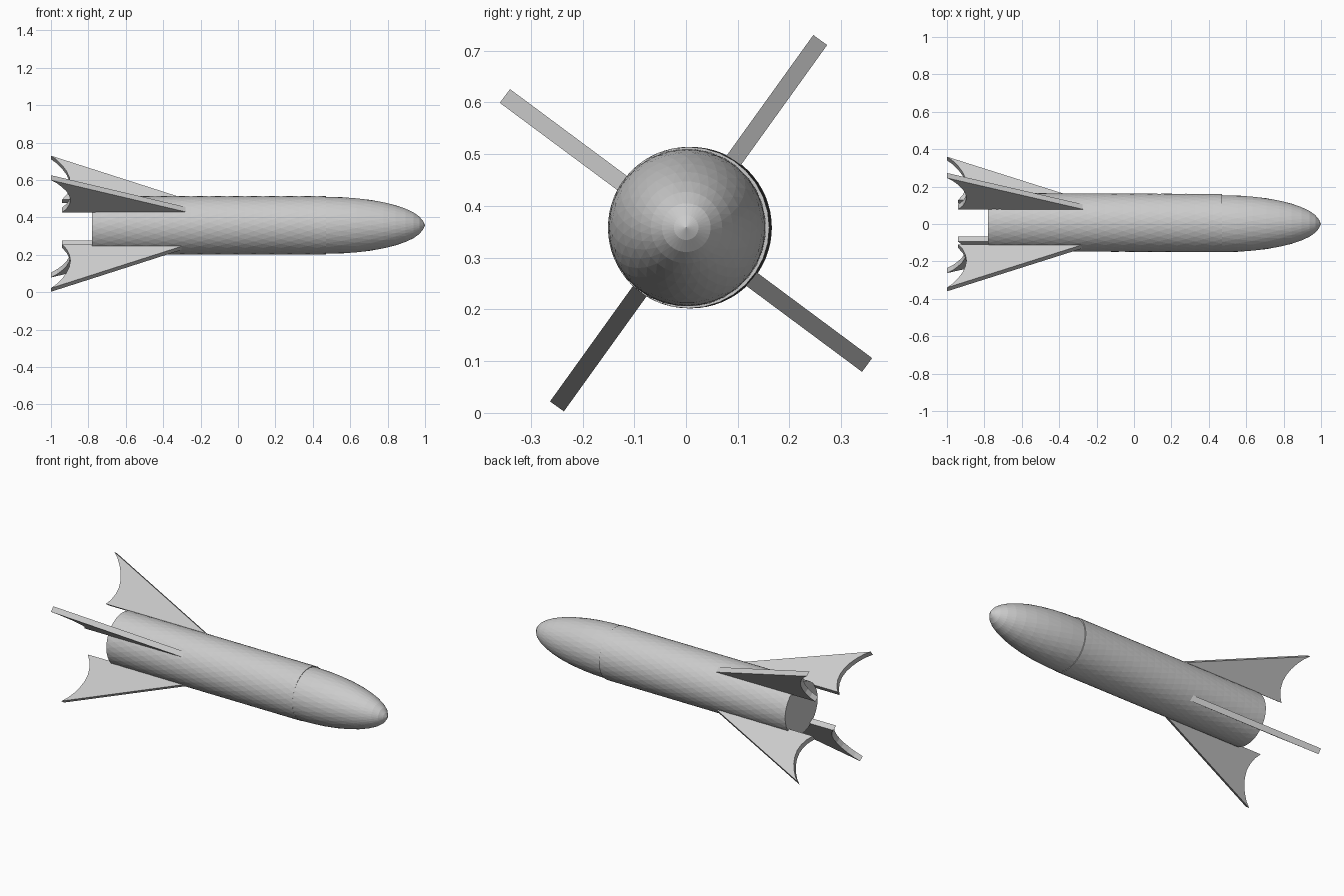
import bpy, bmesh
from math import cos, sin, pi, radians, sqrt
from mathutils import Vector

if "Cube" in bpy.data.objects:
    bpy.data.objects.remove(bpy.data.objects["Cube"])


def add_object(name, bm):
    bmesh.ops.recalc_face_normals(bm, faces=bm.faces[:])
    mesh = bpy.data.meshes.new(name)
    bm.to_mesh(mesh)
    bm.free()
    obj = bpy.data.objects.new(name, mesh)
    bpy.context.collection.objects.link(obj)
    return obj


def faceted_loft(name, stations, sides, tip=None):
    """Skin (x, y, z, radius) rings with staggered triangles; close both ends."""
    bm = bmesh.new()
    rings = []
    for i, (x, y, z, r) in enumerate(stations):
        shift = 0.5 * (i % 2)
        rings.append([bm.verts.new((x, y + r * cos(2 * pi * (k + shift) / sides),
                                    z + r * sin(2 * pi * (k + shift) / sides)))
                      for k in range(sides)])
    for i, (a, b) in enumerate(zip(rings, rings[1:])):
        for k in range(sides):
            n = (k + 1) % sides
            if i % 2 == 0:
                bm.faces.new((a[k], a[n], b[k]))
                bm.faces.new((a[n], b[n], b[k]))
            else:
                bm.faces.new((a[k], b[n], b[k]))
                bm.faces.new((a[k], a[n], b[n]))
    bm.faces.new(rings[0])
    if tip:
        t = bm.verts.new(tip)
        last = rings[-1]
        for k in range(sides):
            bm.faces.new((last[k], last[(k + 1) % sides], t))
    else:
        bm.faces.new(rings[-1])
    return add_object(name, bm)


# Body tube, drifting slightly sideways toward the tail
body = []
for i in range(27):
    t = i / 26
    body.append((-0.78 + 1.25 * t, 0.010 - 0.005 * t, 0.358, 0.156))
faceted_loft("body_tube", body, 32)

# Rounded nose, a hair narrower than the tube so the seam shows
nose = [(0.44, 0.002, 0.358, 0.152)]
for i in range(10):
    a = radians(9 * i)
    nose.append((0.47 + 0.525 * sin(a), 0.002 * cos(a), 0.358, 0.1525 * cos(a)))
faceted_loft("nose_cone", nose, 32, tip=(1.0, 0.0, 0.358))

# Fin outline as (x, distance from axis): root, leading edge, scooped trailing edge
OUTLINE = [(-0.27, 0.148), (-1.0, 0.436), (-0.968, 0.408), (-0.940, 0.373),
           (-0.917, 0.335), (-0.902, 0.295), (-0.896, 0.255), (-0.901, 0.217),
           (-0.916, 0.180), (-0.940, 0.148)]


def fin(name, angle, centre, thickness=0.033):
    out = Vector((0, cos(radians(angle)), sin(radians(angle))))
    side = Vector((0, -out.z, out.y)) * thickness / 2
    origin = Vector((0, *centre))
    bm = bmesh.new()
    caps = [[bm.verts.new(origin + Vector((x, 0, 0)) + out * r + side * s)
             for x, r in OUTLINE] for s in (-1, 1)]
    bm.faces.new(caps[0])
    bm.faces.new(caps[1][::-1])
    for k in range(len(OUTLINE)):
        n = (k + 1) % len(OUTLINE)
        bm.faces.new((caps[0][k], caps[1][k], caps[1][n], caps[0][n]))
    add_object(name, bm)


# Four fins in two opposite pairs
for name, angle, centre in (("fin_upper_back", 54.3, (0.005, 0.3665)),
                            ("fin_upper_front", 143.4, (0.0, 0.3525)),
                            ("fin_lower_front", 234.3, (0.005, 0.3665)),
                            ("fin_lower_back", 323.4, (0.0, 0.3525))):
    fin(name, angle, centre)
